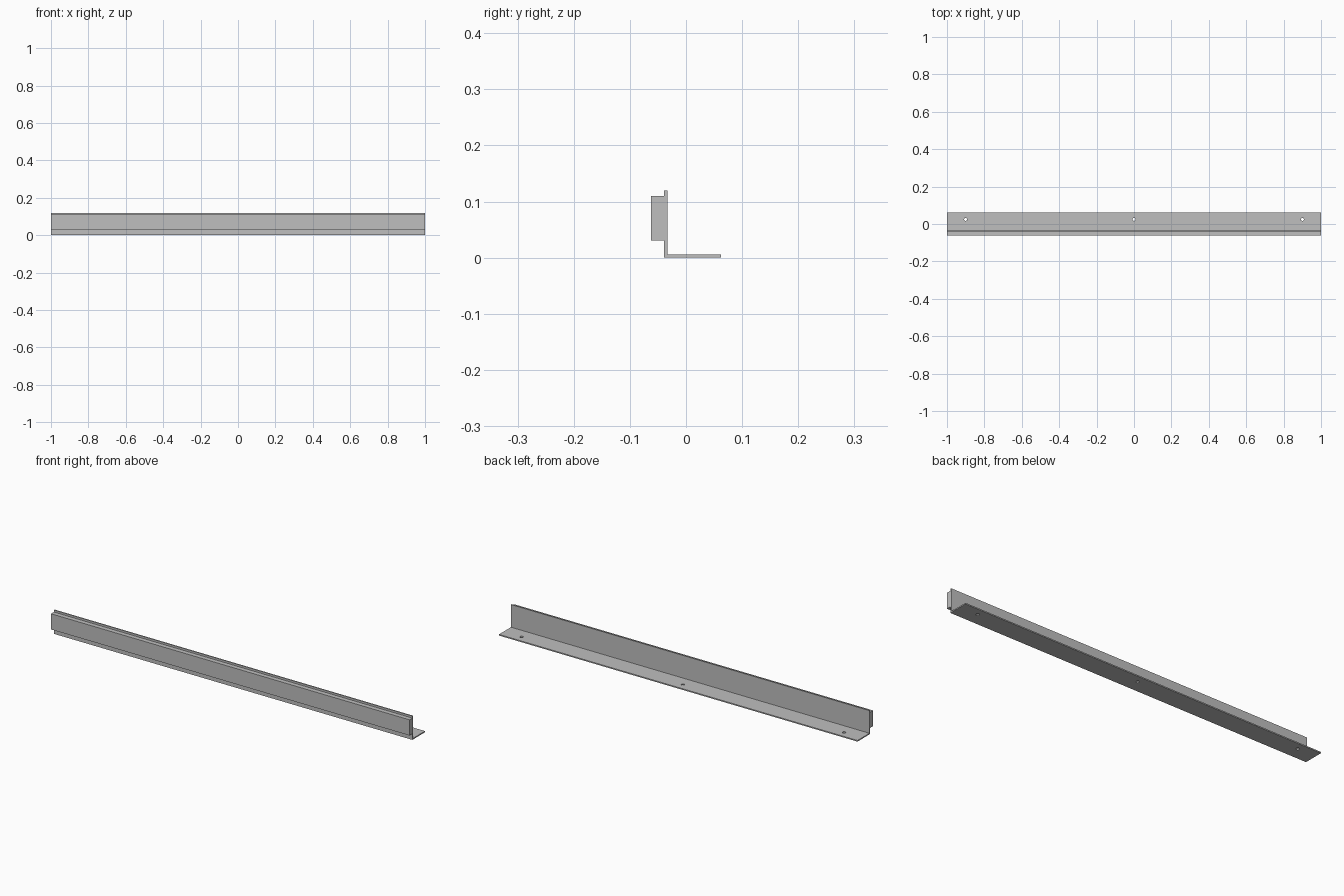
import bpy
import bmesh

if "Cube" in bpy.data.objects:
    bpy.data.objects.remove(bpy.data.objects["Cube"], do_unlink=True)

LENGTH = 2.0
FRONT, BACK = -0.062, 0.062
PLATE_Y = -0.039
THICK = 0.006
HEIGHT = 0.12

metal = bpy.data.materials.new("light_grey_metal")
metal.use_nodes = True
grey = (0.52, 0.52, 0.52, 1.0)
metal.diffuse_color = grey
metal.node_tree.nodes["Principled BSDF"].inputs["Base Color"].default_value = grey


def extrude_profile(name, points):
    """Sweep a closed (y, z) outline along the full length in x."""
    bm = bmesh.new()
    face = bm.faces.new([bm.verts.new((-LENGTH / 2, y, z)) for y, z in points])
    swept = bmesh.ops.extrude_face_region(bm, geom=[face])["geom"]
    verts = [g for g in swept if isinstance(g, bmesh.types.BMVert)]
    bmesh.ops.translate(bm, verts=verts, vec=(LENGTH, 0, 0))
    bmesh.ops.recalc_face_normals(bm, faces=bm.faces)
    mesh = bpy.data.meshes.new(name)
    bm.to_mesh(mesh)
    bm.free()
    mesh.materials.append(metal)
    obj = bpy.data.objects.new(name, mesh)
    bpy.context.collection.objects.link(obj)
    return obj


# L-shaped angle: upright plate and rear foot
angle = extrude_profile("angle_bracket", [
    (PLATE_Y, 0), (BACK, 0), (BACK, THICK),
    (PLATE_Y + THICK, THICK), (PLATE_Y + THICK, HEIGHT), (PLATE_Y, HEIGHT)])

# Rectangular bar on the front of the upright plate
extrude_profile("front_bar", [
    (FRONT, 0.031), (PLATE_Y, 0.031), (PLATE_Y, 0.11), (FRONT, 0.11)])

# Screw holes through the foot
for x in (-0.9, 0, 0.9):
    bpy.ops.mesh.primitive_cylinder_add(
        vertices=24, radius=0.008, depth=0.04, location=(x, 0.025, 0))
    cutter = bpy.context.object
    cutter.name = "hole_cutter"
    cutter.hide_render = True
    cutter.data.materials.append(metal)
    cut = angle.modifiers.new("screw_hole", 'BOOLEAN')
    cut.operation = 'DIFFERENCE'
    cut.solver = 'EXACT'
    cut.object = cutter
    bpy.context.view_layer.objects.active = angle
    bpy.ops.object.modifier_apply(modifier=cut.name)
    bpy.data.objects.remove(cutter, do_unlink=True)
